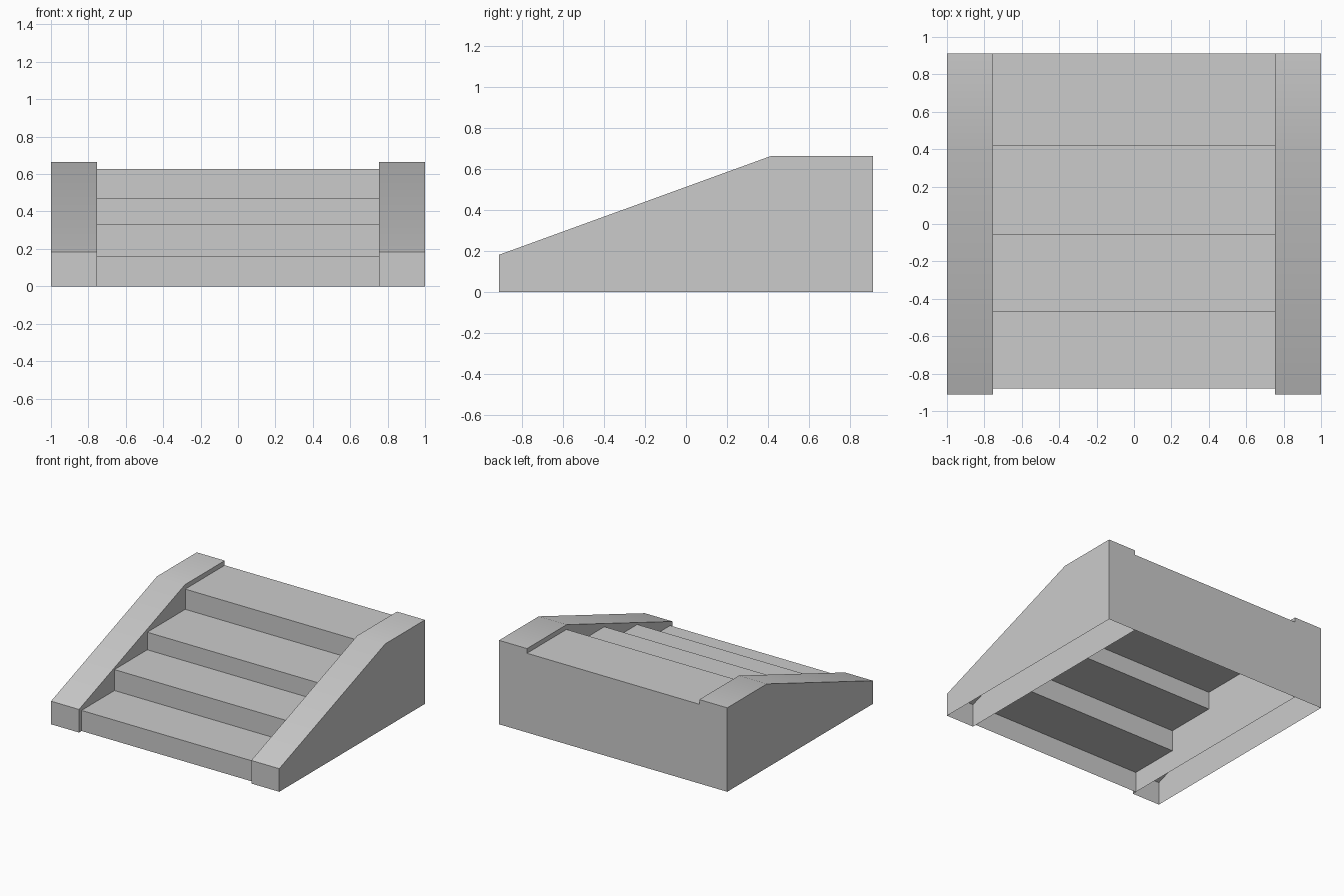
import bpy

if "Cube" in bpy.data.objects:
    bpy.data.objects.remove(bpy.data.objects["Cube"])


def sweep(name, profile, x0, x1, caps):
    """Sweep an open (y, z) profile from x0 to x1; the underside stays open."""
    n = len(profile)
    verts = [(x, y, z) for x in (x0, x1) for y, z in profile]
    faces = [(i, n + i, n + i + 1, i + 1) for i in range(n - 1)]
    if caps:
        faces += [tuple(range(n)), tuple(reversed(range(n, 2 * n)))]
    mesh = bpy.data.meshes.new(name)
    mesh.from_pydata(verts, [], faces)
    obj = bpy.data.objects.new(name, mesh)
    bpy.context.collection.objects.link(obj)
    return obj


HALF_WIDTH, INNER, DEPTH = 1.0, 0.755, 0.912

# Hollow flight of steps: riser positions and tread heights
steps = [(-0.88, 0.163), (-0.468, 0.329), (-0.057, 0.468), (0.418, 0.628)]
profile = []
floor = 0.0
for y, z in steps:
    profile += [(y, floor), (y, z)]
    floor = z
profile += [(DEPTH, floor), (DEPTH, 0.0)]
sweep("steps", profile, -INNER, INNER, caps=False)

# Sloping side walls, open underneath
wall = [(-DEPTH, 0), (-DEPTH, 0.183), (0.415, 0.665), (DEPTH, 0.665), (DEPTH, 0)]
for name, x0, x1 in (("left_wall", -HALF_WIDTH, -INNER), ("right_wall", INNER, HALF_WIDTH)):
    obj = sweep(name, wall, x0, x1, caps=True)
    # Soft shading over the shallow bend on top
    bpy.ops.object.select_all(action='DESELECT')
    obj.select_set(True)
    bpy.context.view_layer.objects.active = obj
    bpy.ops.object.shade_smooth_by_angle()
